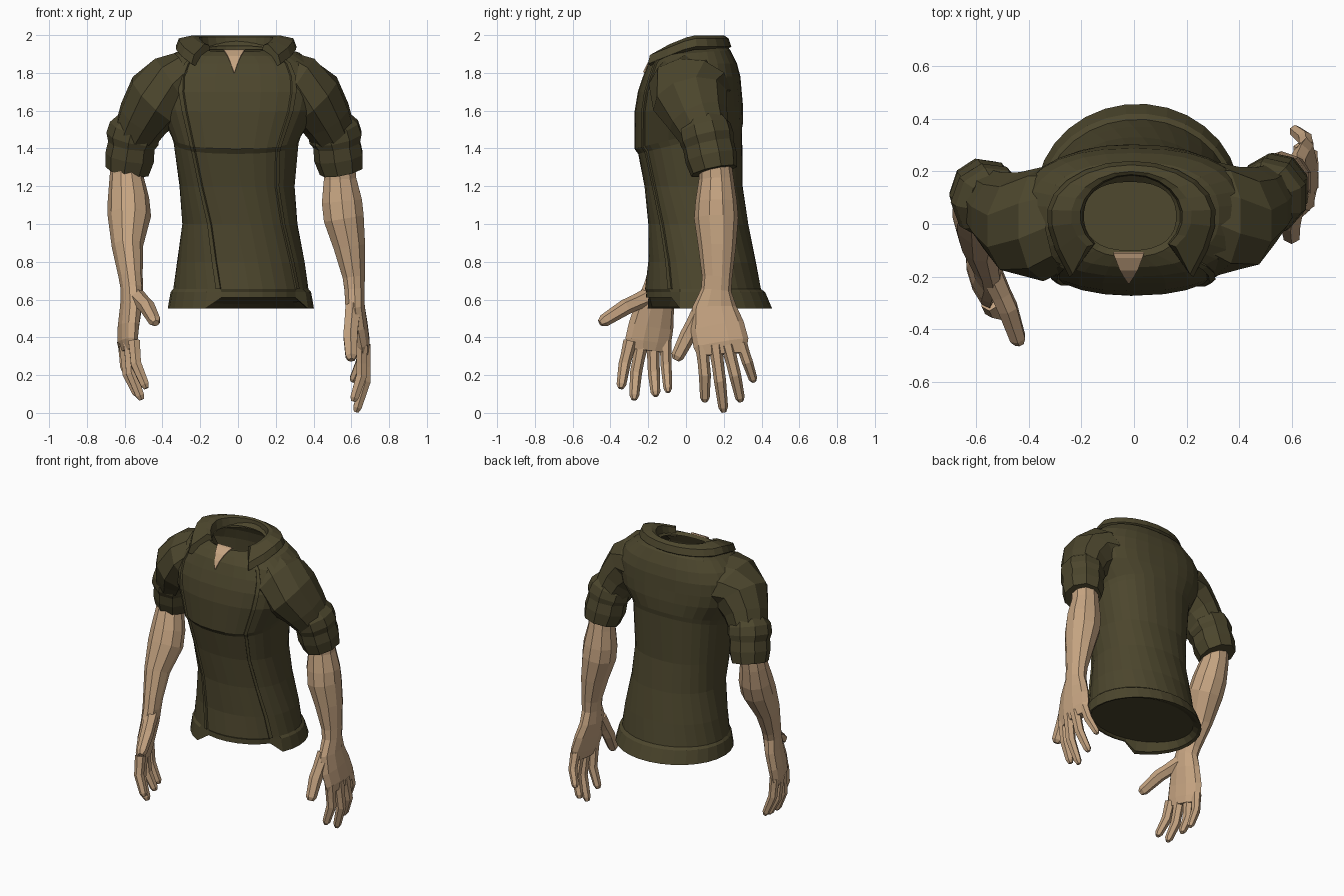
import bpy, bmesh, math
from mathutils import Vector, Matrix


def material(name, rgb):
    m = bpy.data.materials.new(name)
    m.diffuse_color = (*rgb, 1)
    return m


OLIVE = material("olive_cloth", (0.072, 0.061, 0.026))
SKIN = material("skin", (0.56, 0.37, 0.22))


def mesh_from_rings(name, rings, mat, start_cap=True, end_cap=True):
    """Bridge equal-length closed rings of points into one flat-faced object."""
    bm = bmesh.new()
    rows = [[bm.verts.new(p) for p in r] for r in rings]
    n = len(rows[0])
    for a, b in zip(rows, rows[1:]):
        for i in range(n):
            j = (i + 1) % n
            bm.faces.new((a[i], a[j], b[j], b[i]))
    caps = [bm.faces.new(rows[0]), bm.faces.new(rows[-1])]
    bmesh.ops.recalc_face_normals(bm, faces=bm.faces)
    for face, keep in zip(caps, (start_cap, end_cap)):
        if not keep:
            bm.faces.remove(face)
    me = bpy.data.meshes.new(name)
    bm.to_mesh(me)
    bm.free()
    me.materials.append(mat)
    ob = bpy.data.objects.new(name, me)
    bpy.context.collection.objects.link(ob)
    return ob


def tube(name, path, mat, n=8, rot=0, start_cap=True):
    """Elliptical tube; each path point is x, y, z, side radius, depth radius."""
    pts = [Vector(p[:3]) for p in path]
    side = Matrix.Rotation(math.radians(rot), 3, 'Z') @ Vector((1, 0, 0))
    rings = []
    for k, p in enumerate(path):
        t = (pts[min(k + 1, len(pts) - 1)] - pts[max(k - 1, 0)]).normalized()
        u = (side - t * side.dot(t)).normalized()
        v = t.cross(u)
        rings.append([pts[k] + u * p[3] * math.cos(a) + v * p[4] * math.sin(a)
                      for a in (2 * math.pi * (i + 0.5) / n for i in range(n))])
    return mesh_from_rings(name, rings, mat, start_cap)


# Shirt body: z, centre x, centre y, half width, half depth, forward slope
BODY = [
    (0.600, 0.015, 0.10, 0.345, 0.29, -0.08),
    (0.560, 0.015, 0.105, 0.368, 0.325, 0),
    (0.553, 0.015, 0.105, 0.387, 0.352, 0),
    (0.640, 0.015, 0.095, 0.372, 0.325, 0),
    (0.655, 0.015, 0.09, 0.358, 0.308, 0),
    (0.80, 0.015, 0.085, 0.338, 0.285, 0),
    (1.00, 0.010, 0.065, 0.305, 0.265, 0),
    (1.20, -0.005, 0.04, 0.305, 0.26, 0),
    (1.44, -0.010, 0.022, 0.332, 0.275, 0.25),
    (1.47, -0.010, 0.015, 0.342, 0.288, 0.25),
    (1.61, 0.0, 0.015, 0.42, 0.287, 0.05),
    (1.70, 0.0, 0.02, 0.445, 0.275, 0),
    (1.78, 0.0, 0.03, 0.44, 0.258, 0),
    (1.85, 0.0, 0.035, 0.40, 0.235, 0),
    (1.905, -0.005, 0.035, 0.33, 0.20, 0.08),
    (1.94, -0.015, 0.03, 0.20, 0.155, 0.18),
    (1.92, -0.015, 0.03, 0.175, 0.13, 0.18),
]


def body_point(ring, deg, grow=0.0):
    """Point on a body ring; 0 degrees is the front, the hem twists to +x."""
    z, cx, cy, rx, ry, slope = ring
    low = min(1, max(0, (1.3 - z) / 0.65))
    a = math.radians(deg + 19 * low)
    e = 0.83 + 0.17 * low
    s, c = math.sin(a), -math.cos(a)
    # the front panel stops short of the hem band between the two seams
    if z < 0.65 and rx > 0.36 and math.cos(math.radians(deg)) > 0.80:
        grow -= rx - 0.353
        z = max(z, 0.61)
    x = math.copysign(abs(s) ** e, s) * (rx + grow)
    y = math.copysign(abs(c) ** e, c) * (ry + grow)
    return Vector((cx + x, cy + y, z + slope * y))


mesh_from_rings("shirt_body", [[body_point(r, i * 12) for i in range(30)] for r in BODY],
                OLIVE, end_cap=False)

# Raised seams down the front
for label, ang in (("front_left", -38), ("front_right", 37)):
    strip = [[body_point(r, ang - 2.4, -0.01), body_point(r, ang - 2.0, 0.01),
              body_point(r, ang + 2.0, 0.01), body_point(r, ang + 2.4, -0.01)]
             for r in BODY[4:15]]
    mesh_from_rings("seam_" + label, strip, OLIVE)

# Folded collar, open at the front and dropping toward its tips
collar = []
START = 47
for i in range(17):
    a = math.radians(START + i * (360 - 2 * START) / 16)
    s, c = math.sin(a), -math.cos(a)
    front = max(0, -c)

    def at(rx, ry, dz):
        y = 0.03 + c * (ry + 0.19 * front * (rx > 0.25))
        top = min(1.995, 1.995 - (0.03 - y) * 0.40)
        return Vector((-0.01 + s * rx, y, top + dz))
    collar.append([at(0.185, 0.15, -0.07), at(0.195, 0.158, -0.005), at(0.23, 0.17, 0.004),
                   at(0.305, 0.195, -0.012), at(0.322, 0.21, -0.055), at(0.30, 0.19, -0.07)])
mesh_from_rings("collar", collar, OLIVE)

# Skin showing in the neck notch
rows = [(0.058, -0.112, 1.924), (0.052, -0.130, 1.919), (0.034, -0.176, 1.890),
        (0.018, -0.204, 1.852), (0.002, -0.227, 1.805)]
mesh_from_rings("neck_notch", [[Vector((-0.02 + sx * w, y + d, z - d)) for sx, d in
                                ((-1, 0), (1, 0), (1, 0.006), (-1, 0.006))]
                               for w, y, z in rows], SKIN)

# Sleeves and rolled cuffs
for label, sx, ox, oy in (("right", 1, 0, 0.01), ("left", -1, -0.035, -0.01)):
    def arm(rows):
        return [(sx * x + ox, y + oy, z, a, b) for x, y, z, a, b in rows]
    tube("sleeve_" + label, arm([
        (0.235, 0.02, 1.762, 0.155, 0.195),
        (0.31, 0.01, 1.725, 0.182, 0.218), (0.40, 0.012, 1.655, 0.174, 0.202),
        (0.465, 0.055, 1.56, 0.142, 0.163), (0.51, 0.09, 1.47, 0.12, 0.135)]),
        OLIVE, 10, start_cap=False)
    tube("cuff_" + label, arm([
        (0.495, 0.078, 1.545, 0.11, 0.12), (0.508, 0.088, 1.505, 0.14, 0.143),
        (0.52, 0.10, 1.455, 0.145, 0.147), (0.526, 0.108, 1.42, 0.128, 0.138),
        (0.535, 0.122, 1.355, 0.134, 0.14), (0.549, 0.138, 1.28, 0.118, 0.126)]), OLIVE, 9)

# Forearms running into the palms
tube("forearm_and_palm_right", [
    (0.535, 0.15, 1.36, 0.085, 0.085), (0.54, 0.16, 1.24, 0.09, 0.092),
    (0.55, 0.16, 1.12, 0.112, 0.11), (0.56, 0.16, 1.03, 0.112, 0.117),
    (0.59, 0.165, 0.88, 0.088, 0.10), (0.613, 0.165, 0.72, 0.062, 0.08),
    (0.617, 0.16, 0.65, 0.056, 0.080), (0.62, 0.15, 0.56, 0.054, 0.118),
    (0.637, 0.165, 0.46, 0.052, 0.142), (0.655, 0.185, 0.37, 0.045, 0.147),
    (0.662, 0.19, 0.31, 0.03, 0.128)], SKIN, 10)
tube("forearm_and_palm_left", [
    (-0.585, 0.11, 1.36, 0.085, 0.085), (-0.59, 0.09, 1.25, 0.09, 0.092),
    (-0.58, 0.055, 1.13, 0.11, 0.11), (-0.575, 0.02, 1.04, 0.115, 0.112),
    (-0.585, -0.06, 0.88, 0.082, 0.095), (-0.568, -0.13, 0.72, 0.062, 0.08),
    (-0.562, -0.15, 0.66, 0.058, 0.080), (-0.565, -0.165, 0.57, 0.054, 0.107),
    (-0.58, -0.185, 0.46, 0.05, 0.124), (-0.585, -0.20, 0.38, 0.044, 0.127),
    (-0.582, -0.205, 0.33, 0.03, 0.11)], SKIN, 10, 17)


def finger(name, base, mid, tip, r):
    """Four-joint tapered finger with a blunt tip."""
    b, m, t = Vector(base), Vector(mid), Vector(tip)
    end = m.lerp(t, 0.85)
    tube(name, [(*b, r * 1.1, r * 1.15), (*b.lerp(m, 0.6), r, r), (*m, r, r),
                (*end, r * 0.8, r * 0.8), (*t, r * 0.45, r * 0.45)], SKIN, 6)


# Fingers and thumbs: base, knuckle, tip
RIGHT = [((0.655, 0.085, 0.36), (0.655, 0.10, 0.20), (0.61, 0.10, 0.06)),
         ((0.67, 0.155, 0.36), (0.675, 0.18, 0.17), (0.625, 0.20, 0.005)),
         ((0.67, 0.22, 0.36), (0.67, 0.26, 0.20), (0.62, 0.29, 0.06)),
         ((0.655, 0.29, 0.37), (0.65, 0.325, 0.27), (0.605, 0.36, 0.165))]
LEFT = [((-0.55, -0.295, 0.38), (-0.54, -0.325, 0.26), (-0.485, -0.345, 0.13)),
        ((-0.575, -0.235, 0.37), (-0.565, -0.265, 0.21), (-0.51, -0.275, 0.07)),
        ((-0.60, -0.175, 0.37), (-0.585, -0.17, 0.21), (-0.53, -0.16, 0.09)),
        ((-0.61, -0.11, 0.38), (-0.60, -0.105, 0.25), (-0.545, -0.095, 0.11))]
for side, hand in (("right", RIGHT), ("left", LEFT)):
    for label, f in zip(("index", "middle", "ring", "little"), hand):
        finger(f"{label}_finger_{side}", *f, 0.029 if label == "little" else 0.032)
finger("thumb_right", (0.61, 0.09, 0.56), (0.595, 0.01, 0.41), (0.60, -0.055, 0.28), 0.043)
finger("thumb_left", (-0.54, -0.19, 0.62), (-0.48, -0.32, 0.56), (-0.435, -0.455, 0.475), 0.042)
